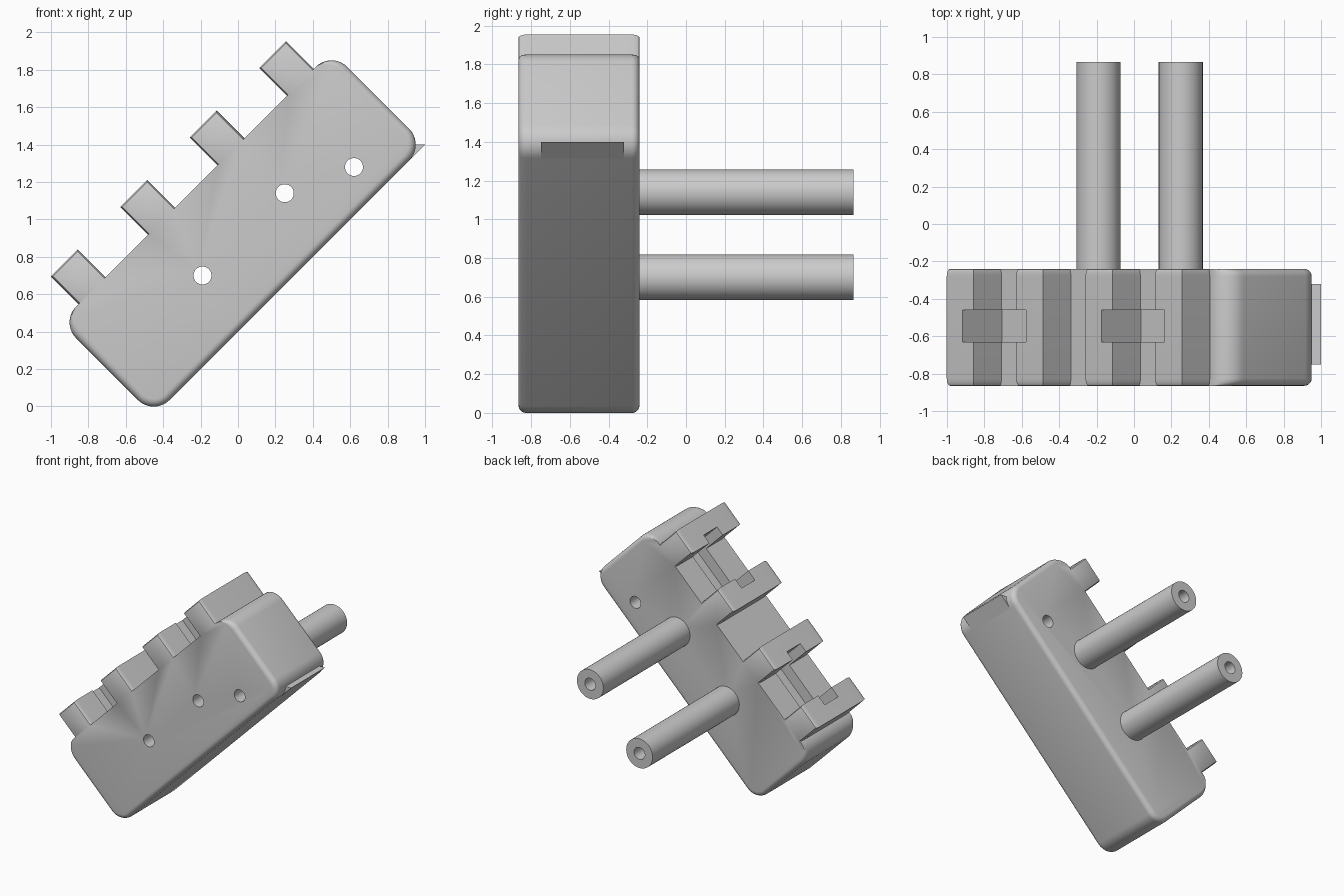
import bpy, bmesh, math

cube = bpy.data.objects.get("Cube")
if cube:
    bpy.data.objects.remove(cube, do_unlink=True)

grey = bpy.data.materials.new("plain grey")
grey.use_nodes = True
grey.diffuse_color = (0.6, 0.6, 0.6, 1)
grey.node_tree.nodes["Principled BSDF"].inputs["Base Color"].default_value = (0.6, 0.6, 0.6, 1)

R2 = math.sqrt(2)
FRONT, BACK, POST_END = -0.865, -0.24, 0.865
# Tilted frame: u runs along the block, v across it
U0, U1, V0, V1, V_TOOTH = -0.354, 1.697, 0.283, 0.99, 1.2
CORNER, RIM = 0.12, 0.04
TOOTH_START, TOOTH_PITCH, TOOTH_WIDTH = -0.216, 0.525, 0.204


def tilt(u, v, y):
    return ((u - v) / R2, y, (u + v) / R2)


def loft(name, rings, closed=False):
    """Skin equal-length rings of 3D points; cap the ends or join them up."""
    bm = bmesh.new()
    loops = [[bm.verts.new(p) for p in ring] for ring in rings]
    pairs = list(zip(loops, loops[1:]))
    if closed:
        pairs.append((loops[-1], loops[0]))
    else:
        bm.faces.new(loops[0])
        bm.faces.new(loops[-1])
    n = len(loops[0])
    for a, b in pairs:
        for i in range(n):
            j = (i + 1) % n
            bm.faces.new((a[i], a[j], b[j], b[i]))
    bmesh.ops.recalc_face_normals(bm, faces=bm.faces[:])
    mesh = bpy.data.meshes.new(name)
    bm.to_mesh(mesh)
    bm.free()
    mesh.materials.append(grey)
    obj = bpy.data.objects.new(name, mesh)
    bpy.context.collection.objects.link(obj)
    return obj


def circle(x, z, r, y, n=40):
    return [(x + r * math.cos(math.tau * i / n), y, z + r * math.sin(math.tau * i / n))
            for i in range(n)]


def tilted_box(name, u0, u1, v0, v1, y0, y1):
    corners = [(u0, v0), (u1, v0), (u1, v1), (u0, v1)]
    return loft(name, [[tilt(u, v, y) for u, v in corners] for y in (y0, y1)])


def block_outline(d):
    """Rounded block with teeth along its upper side, shrunk by d at the rim."""
    pts = []

    def arc(cu, cv, ru, rv, start):
        for i in range(11):
            a = math.radians(start + 9 * i)
            pts.append((cu + ru * math.cos(a), cv + rv * math.sin(a)))

    r = CORNER
    arc(U0 + r, V0 + r, r - d, r - d, 180)
    arc(U1 - r, V0 + r, r - d, r - d, 270)
    arc(U1 - r, V1 - r, r - d, r, 0)
    t = d * 0.3
    for k in reversed(range(4)):
        a = TOOTH_START + k * TOOTH_PITCH
        b = a + TOOTH_WIDTH
        pts.extend([(b - t, V1), (b - t, V_TOOTH - t), (a + t, V_TOOTH - t), (a + t, V1)])
    arc(U0 + r, V1 - r, r - d, r, 90)
    return pts


def smooth(obj):
    bpy.ops.object.select_all(action='DESELECT')
    obj.select_set(True)
    bpy.context.view_layer.objects.active = obj
    bpy.ops.object.shade_smooth_by_angle(angle=math.radians(30))


# Toothed block with softened front and back rims
steps = [math.radians(18 * i) for i in range(6)]
rim = [(RIM * (1 - math.cos(a)), RIM * (1 - math.sin(a))) for a in steps]
sections = [(FRONT + o, d) for o, d in rim] + [(BACK - o, d) for o, d in reversed(rim)]
block = loft("toothed_block", [[tilt(u, v, y) for u, v in block_outline(d)] for y, d in sections])

# Through holes, and a slot between each pair of teeth
holes = [(-0.19, 0.70), (0.25, 1.14), (0.62, 1.28)]
cutters = [loft("hole_cutter", [circle(x, z, 0.048, FRONT - 0.1), circle(x, z, 0.048, BACK + 0.1)])
           for x, z in holes]
for k in (0, 2):
    u = TOOTH_START + k * TOOTH_PITCH
    cutters.append(tilted_box("slot_cutter", u + 0.12, u + 0.598, 0.902, 1.3, -0.63, -0.46))
for cutter in cutters:
    cutter.hide_render = True
    mod = block.modifiers.new("cut", 'BOOLEAN')
    mod.operation = 'DIFFERENCE'
    mod.solver = 'EXACT'
    mod.object = cutter
bpy.context.view_layer.update()
cut_mesh = bpy.data.meshes.new_from_object(block.evaluated_get(bpy.context.evaluated_depsgraph_get()))
block.modifiers.clear()
block.data = cut_mesh
for cutter in cutters:
    bpy.data.objects.remove(cutter, do_unlink=True)
smooth(block)

# Hollow posts on the back
for name, (x, z) in zip(("lower_post", "upper_post"), holes):
    post = loft(name, [circle(x, z, 0.118, BACK - 0.002), circle(x, z, 0.118, POST_END),
                       circle(x, z, 0.048, POST_END), circle(x, z, 0.048, BACK - 0.002)], closed=True)
    smooth(post)

# Small wedge at the upper end of the underside
wedge = [(0.915, 1.315), (1.0, 1.4), (0.915, 1.4)]
loft("end_wedge", [[(x, y, z) for x, z in wedge] for y in (-0.75, -0.32)])
